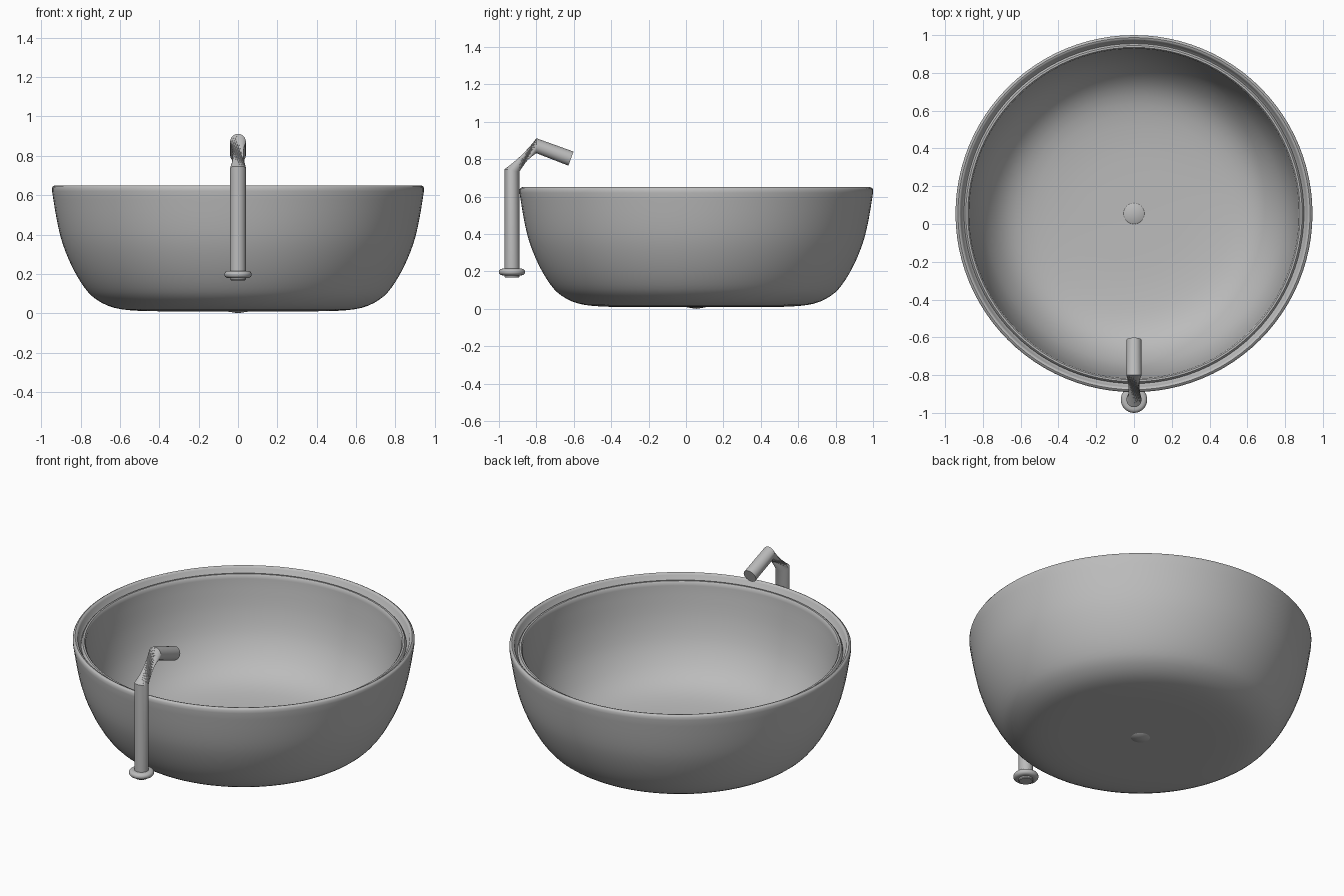
import bpy, bmesh, math
from mathutils import Vector

cube = bpy.data.objects.get("Cube")
if cube:
    bpy.data.objects.remove(cube, do_unlink=True)

grey = bpy.data.materials.new("plain grey")
grey.use_nodes = True
COLOUR = (0.5, 0.5, 0.5, 1)
grey.diffuse_color = COLOUR
grey.node_tree.nodes["Principled BSDF"].inputs["Base Color"].default_value = COLOUR


def finish(name, bm, angle=40):
    bmesh.ops.remove_doubles(bm, verts=bm.verts, dist=1e-5)
    bmesh.ops.recalc_face_normals(bm, faces=bm.faces)
    mesh = bpy.data.meshes.new(name)
    bm.to_mesh(mesh)
    bm.free()
    mesh.materials.append(grey)
    obj = bpy.data.objects.new(name, mesh)
    bpy.context.collection.objects.link(obj)
    bpy.ops.object.select_all(action='DESELECT')
    obj.select_set(True)
    bpy.context.view_layer.objects.active = obj
    bpy.ops.object.shade_smooth_by_angle(angle=math.radians(angle))
    return obj


def smooth_curve(points, steps=3):
    """Catmull-Rom through the given profile points."""
    p = [Vector(q) for q in points]
    p = [p[0]] + p + [p[-1]]
    out = []
    for a, b, c, d in zip(p, p[1:], p[2:], p[3:]):
        for i in range(steps):
            t = i / steps
            out.append(0.5 * (2 * b + (c - a) * t + (2 * a - 5 * b + 4 * c - d) * t ** 2
                              + (3 * b - a - 3 * c + d) * t ** 3))
    return out + [p[-1]]


def lathe(name, profile, y, segments=96, angle=40):
    """Turn an (r, z) profile about a vertical axis at depth y."""
    bm = bmesh.new()
    verts = [bm.verts.new((r, y, z)) for r, z in profile]
    edges = [bm.edges.new(pair) for pair in zip(verts, verts[1:])]
    bmesh.ops.spin(bm, geom=verts + edges, cent=(0, y, 0), axis=(0, 0, 1),
                   angle=math.tau, steps=segments, use_duplicate=False)
    bmesh.ops.remove_doubles(bm, verts=bm.verts, dist=1e-5)
    return finish(name, bm, angle)


# Basin: outer wall, stepped rim with a groove, inner bowl
BASIN_Y = 0.055
outer = smooth_curve([(0, 0.01), (0.3, 0.01), (0.5, 0.012), (0.63, 0.028), (0.72, 0.07),
                      (0.78, 0.13), (0.84, 0.23), (0.89, 0.35), (0.92, 0.47), (0.945, 0.62)])
rim = [(0.945, 0.638), (0.94, 0.646), (0.932, 0.65), (0.924, 0.648), (0.917, 0.64),
       (0.911, 0.615), (0.9, 0.605), (0.896, 0.615), (0.89, 0.621), (0.88, 0.621)]
inner = smooth_curve([(0.873, 0.612), (0.865, 0.54), (0.84, 0.4), (0.79, 0.26),
                      (0.7, 0.14), (0.58, 0.075), (0.4, 0.048), (0.2, 0.041), (0, 0.04)])
lathe("basin", [tuple(p) for p in outer] + rim + [tuple(p) for p in inner], BASIN_Y)

# Drain plug through the floor
lathe("drain", [(0, 0), (0.05, 0.008), (0.055, 0.012), (0.055, 0.046), (0.05, 0.05), (0, 0.05)],
      BASIN_Y, 32)

# Tap pipe: rings along a bent path, pinched by a quarter twist in the sloping part
TAP_Y = -0.93
SIDES, RADIUS = 24, 0.04
rings = [(TAP_Y, 0.18, 90, 0), (TAP_Y, 0.74, 80, 0),
         (-0.8, 0.872, 0, 90), (-0.615, 0.803, -20, 90)]


def ring_points(y, z, heading, twist):
    h = math.radians(heading)
    up = Vector((0, -math.sin(h), math.cos(h)))
    side = Vector((1, 0, 0))
    angles = [math.tau * i / SIDES + math.radians(twist) for i in range(SIDES)]
    return [Vector((0, y, z)) + RADIUS * (math.cos(a) * side + math.sin(a) * up) for a in angles]


bm = bmesh.new()
loops = [[bm.verts.new(p) for p in ring_points(*ring)] for ring in rings]
for low, high in zip(loops, loops[1:]):
    for i in range(SIDES):
        j = (i + 1) % SIDES
        bm.faces.new((low[i], low[j], high[j]))
        bm.faces.new((low[i], high[j], high[i]))
bm.faces.new(loops[0])
bm.faces.new(loops[-1])
finish("tap_pipe", bm, 35)

# Rounded flange and stub at the foot of the tap
edge = [(0.05 + 0.02 * math.cos(a), 0.197 + 0.018 * math.sin(a))
        for a in [math.radians(-90 + 22.5 * i) for i in range(9)]]
lathe("tap_flange", [(0, 0.167), (0.036, 0.167), (0.04, 0.171), (0.04, 0.179)]
      + edge + [(0, 0.215)], TAP_Y, 32)
